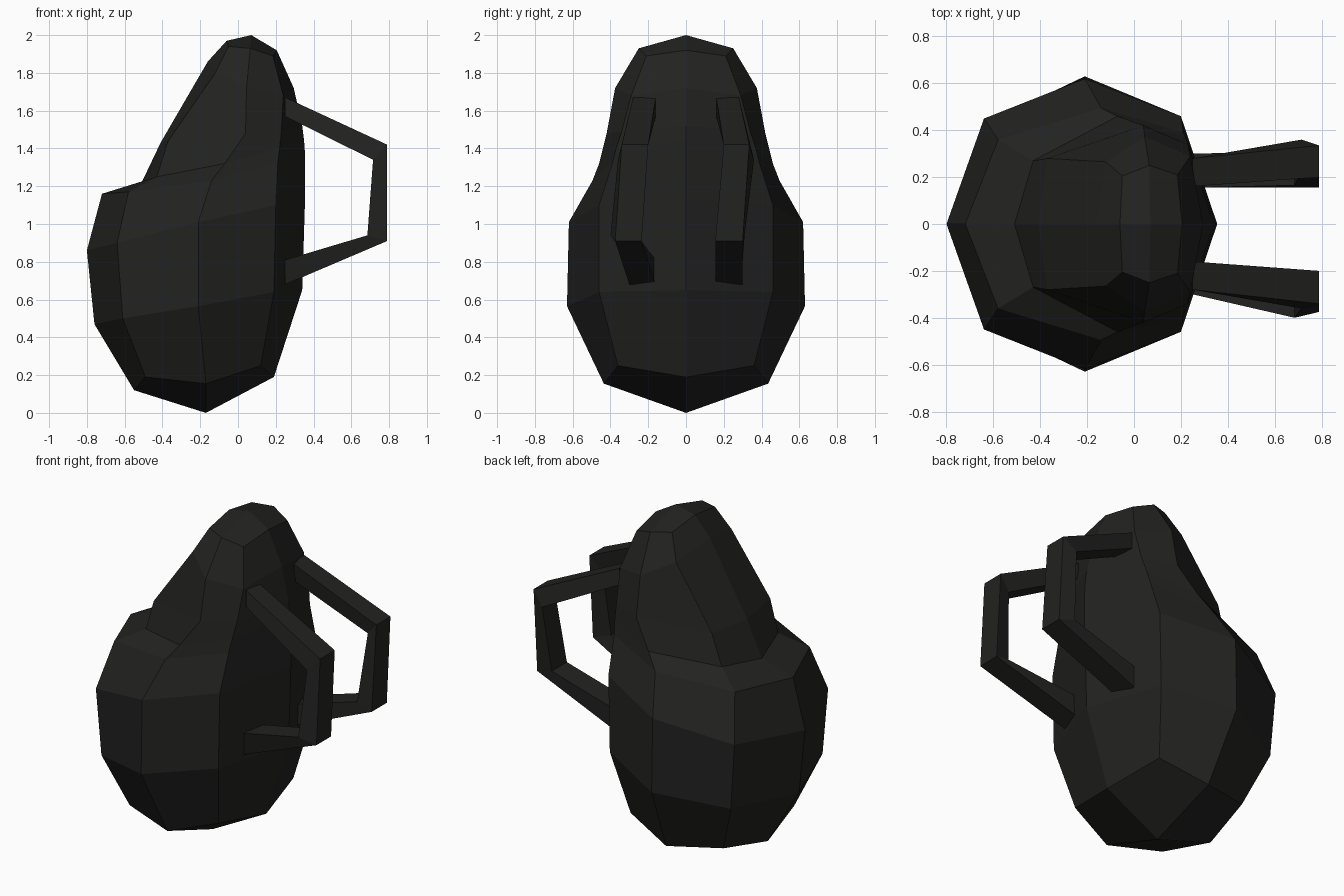
import bpy, bmesh

if "Cube" in bpy.data.objects:
    bpy.data.objects.remove(bpy.data.objects["Cube"])

dark = bpy.data.materials.new("dark_fabric")
dark.diffuse_color = (0.016, 0.016, 0.015, 1)
dark.use_nodes = True
dark.node_tree.nodes["Principled BSDF"].inputs["Base Color"].default_value = dark.diffuse_color


def finish(name, bm):
    bmesh.ops.recalc_face_normals(bm, faces=bm.faces)
    me = bpy.data.meshes.new(name)
    bm.to_mesh(me)
    bm.free()
    me.materials.append(dark)
    ob = bpy.data.objects.new(name, me)
    bpy.context.collection.objects.link(ob)
    return ob


# Bag body: half rings running front -> side -> wearer's back, mirrored in y
rings = [
    [(-.55, 0, .12), (-.49, .34, .19), (-.17, .435, .155), (.12, .36, .25), (.19, 0, .19)],
    [(-.76, 0, .47), (-.61, .44, .50), (-.21, .63, .565), (.19, .46, .64), (.34, 0, .65)],
    [(-.80, 0, .86), (-.64, .45, .90), (-.21, .62, 1.01), (.20, .46, 1.10), (.355, 0, 1.13)],
    [(-.72, 0, 1.16), (-.58, .36, 1.17), (-.14, .495, 1.23), (.21, .39, 1.32), (.355, 0, 1.37)],
    [(-.51, 0, 1.22), (-.43, .27, 1.25), (-.07, .46, 1.32), (.22, .37, 1.40), (.35, 0, 1.44)],
    [(-.41, 0, 1.43), (-.37, .28, 1.44), (.04, .42, 1.48), (.23, .34, 1.49), (.34, 0, 1.52)],
    [(-.16, 0, 1.86), (-.12, .265, 1.80), (.045, .375, 1.72), (.24, .29, 1.68), (.295, 0, 1.72)],
    [(-.06, 0, 1.97), (-.05, .205, 1.94), (.065, .25, 1.93), (.185, .21, 1.89), (.205, 0, 1.92)],
]
bm = bmesh.new()
loops = [[bm.verts.new(p) for p in ring] for ring in rings]
for a, b in zip(loops, loops[1:]):
    for i in range(4):
        bm.faces.new((a[i], a[i + 1], b[i + 1], b[i]))
for apex, ring in (((-.17, 0, 0), loops[0]), ((.07, 0, 2), loops[-1])):
    v = bm.verts.new(apex)
    for i in (0, 2):
        bm.faces.new((v, ring[i], ring[i + 1], ring[i + 2]))
body = finish("bag_body", bm)
mirror = body.modifiers.new("mirror", "MIRROR")
mirror.use_axis = (False, True, False)

# Shoulder straps: four-sided bars, outer and inner (x, z) paths
outer = [(.25, 1.67), (.79, 1.42), (.79, .91), (.25, .68)]
inner = [(.25, 1.57), (.715, 1.34), (.685, .94), (.25, .81)]


def strap(name, spans):
    bm = bmesh.new()
    secs = []
    for (ox, oz), (ix, iz), (y0, y1, shift) in zip(outer, inner, spans):
        secs.append([bm.verts.new(p) for p in (
            (ox, y0, oz), (ox, y1, oz), (ix, y1 + shift, iz), (ix, y0 + shift, iz))])
    for a, b in zip(secs, secs[1:]):
        for i in range(4):
            j = (i + 1) % 4
            bm.faces.new((a[i], a[j], b[j], b[i]))
    bm.faces.new(secs[0])
    bm.faces.new(secs[-1])
    finish(name, bm)


strap("left_strap", [(.16, .28, 0), (.20, .335, .025), (.155, .30, .01), (.155, .30, 0)])
strap("right_strap", [(-.16, -.28, 0), (-.20, -.34, -.02), (-.235, -.375, -.025), (-.16, -.30, 0)])
